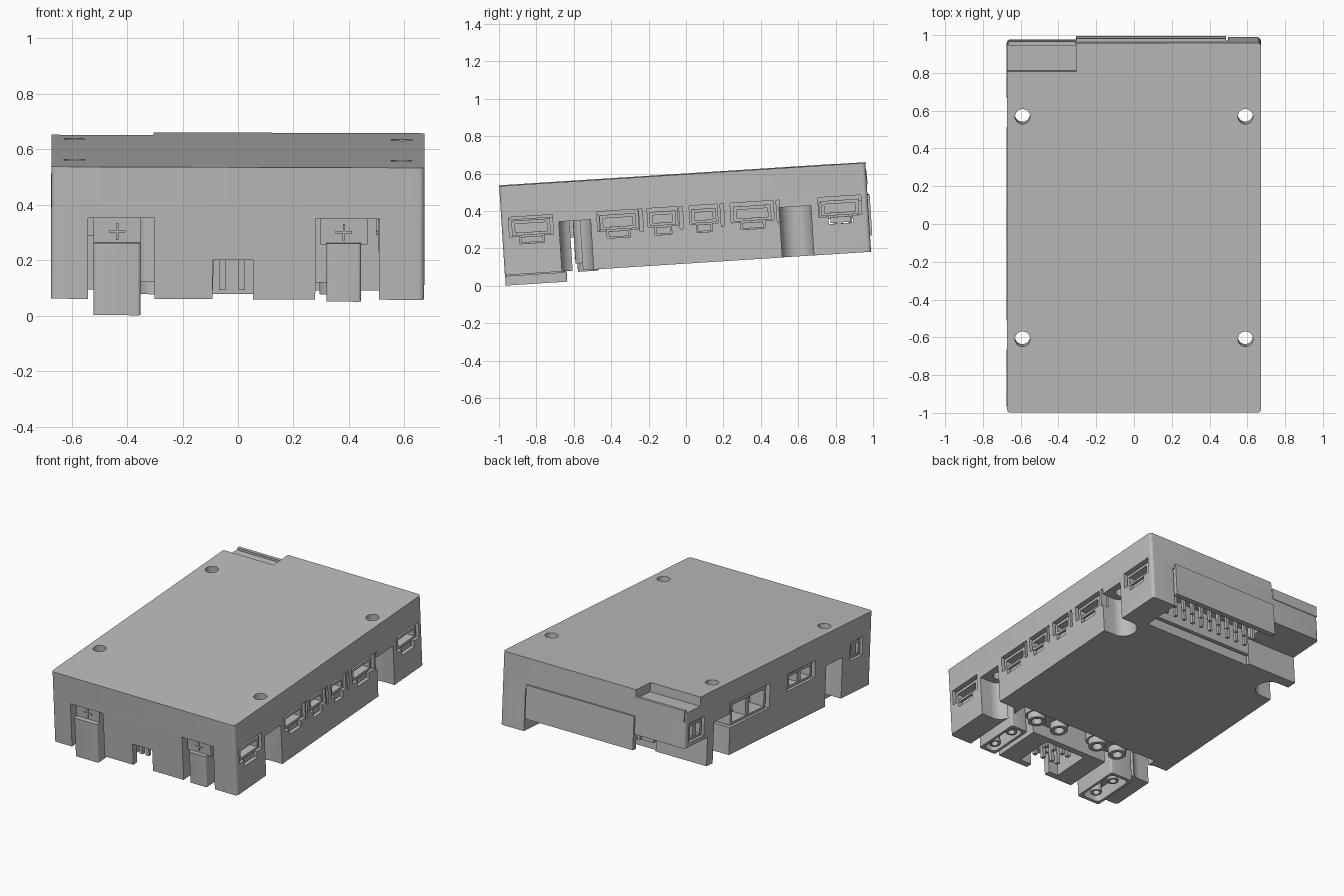
import bpy, bmesh, math
from mathutils import Matrix, Vector

if "Cube" in bpy.data.objects:
    bpy.data.objects.remove(bpy.data.objects["Cube"])

# One grey plastic for the whole model
grey = bpy.data.materials.new("plain_grey")
grey.use_nodes = True
COLOR = (0.5, 0.5, 0.5, 1)
grey.diffuse_color = COLOR
grey.node_tree.nodes["Principled BSDF"].inputs["Base Color"].default_value = COLOR

# The case is modelled level (top at z = 0), then tilted into its resting pose
POSE = (Matrix.Translation((0, -0.02, 0.5975))
        @ Matrix.Rotation(math.radians(3.65), 4, 'X')
        @ Matrix.Rotation(math.radians(0.18), 4, 'Y'))
W, L, H, SPLIT = 0.673, 0.981, 0.477, 0.13
parts = []


def add(name, bm):
    mesh = bpy.data.meshes.new(name)
    bm.to_mesh(mesh)
    bm.free()
    mesh.materials.append(grey)
    ob = bpy.data.objects.new(name, mesh)
    bpy.context.collection.objects.link(ob)
    return ob


def box(name, x, y, z, radius=0.0):
    """Box from (min, max) ranges, with optional rounded upright edges."""
    bm = bmesh.new()
    bmesh.ops.create_cube(bm, size=1)
    for v in bm.verts:
        v.co = Vector([r[0] if c < 0 else r[1] for c, r in zip(v.co, (x, y, z))])
    if radius:
        upright = [e for e in bm.edges if abs(e.verts[0].co.z - e.verts[1].co.z) > 1e-5]
        bmesh.ops.bevel(bm, geom=upright, offset=radius, segments=5,
                        profile=0.5, affect='EDGES')
    return add(name, bm)


def rod(name, x, y, z, r, sides=32):
    bm = bmesh.new()
    bmesh.ops.create_cone(bm, cap_ends=True, segments=sides, radius1=r, radius2=r,
                          depth=z[1] - z[0],
                          matrix=Matrix.Translation((x, y, (z[0] + z[1]) / 2)))
    return add(name, bm)


def carve(ob, cutters):
    """Subtract every cutter from the part and discard the cutters."""
    for c in cutters:
        c.hide_render = True
        m = ob.modifiers.new("cut", 'BOOLEAN')
        m.operation, m.solver, m.object = 'DIFFERENCE', 'EXACT', c
    bpy.context.view_layer.update()
    graph = bpy.context.evaluated_depsgraph_get()
    mesh = bpy.data.meshes.new_from_object(ob.evaluated_get(graph))
    ob.modifiers.clear()
    ob.data = mesh
    for c in cutters:
        bpy.data.objects.remove(c)
    return ob


def keep(ob):
    parts.append(ob)
    return ob


def cut(x, y, z, radius=0.0):
    return box("cutter", x, y, z, radius)


HOLES = [(x, y) for x in (-0.59, 0.59) for y in (-0.59, 0.59)]

# Top cover with screw holes and a stepped-down rear corner
cover = box("top_cover", (-W, W), (-L, L), (-SPLIT, 0), 0.02)
cuts = [rod("cutter", x, y, (-0.2, 0.1), 0.04) for x, y in HOLES]
cuts.append(cut((-0.8, -0.305), (0.83, 1.1), (-0.06, 0.1)))
keep(carve(cover, cuts))

# Lower case
case = box("lower_case", (-W, W), (-L, L), (-H, -SPLIT), 0.02)
cuts = []
for x, y in HOLES:
    s = math.copysign(1, x)
    cuts.append(rod("cutter", x, y, (-0.6, 0), 0.04))
    # rounded screw niche, open to the side
    cuts.append(rod("cutter", x, y, (-0.6, -0.21), 0.085))
    cuts.append(cut(sorted((x, s * 0.8)), (y - 0.085, y + 0.085), (-0.6, -0.21)))
# front connector bays
cuts += [cut((-0.54, -0.3), (-1.1, -0.46), (-0.6, -0.185)),
         cut((0.28, 0.51), (-1.1, -0.46), (-0.6, -0.185)),
         cut((-0.31, 0.29), (-0.65, -0.46), (-0.6, -0.3)),
         cut((-0.16, 0.14), (-0.94, -0.69), (-0.6, -0.3)),
         cut((-0.09, 0.055), (-1.1, -0.9), (-0.6, -0.335))]
# rear header bay and raised rear corner
cuts += [cut((-0.3, 0.5), (0.72, 1.1), (-0.6, -0.2)),
         cut((-0.8, -0.29), (0.74, 1.1), (-0.6, -0.29))]

# Side port windows: (side, centre, width, bottom)
PORTS = [(1, -0.825, 0.235, -0.275), (1, -0.36, 0.22, -0.275), (1, -0.12, 0.16, -0.27),
         (1, 0.1, 0.15, -0.27), (1, 0.36, 0.23, -0.275), (1, 0.83, 0.23, -0.275),
         (-1, 0.3, 0.42, -0.3), (-1, -0.24, 0.29, -0.25),
         (-1, -0.82, 0.13, -0.26), (-1, 0.86, 0.16, -0.265)]
for s, y, w, low in PORTS:
    side = sorted((s * 0.5, s * 0.8))
    cuts.append(cut(side, (y - w / 2, y + w / 2), (low, -0.17 if s > 0 else -0.14)))
    if s > 0:
        cuts.append(cut(side, (y - w * 0.28, y + w * 0.28), (-0.315, low + 0.01)))
# narrow relief slots between the ports
for y in (-0.235, -0.02, 0.2, 0.5):
    cuts.append(cut((0.63, 0.8), (y - 0.009, y + 0.009), (-0.29, -0.17)))
keep(carve(case, cuts))

# Hollow sockets seated in the windows
for i, (s, y, w, low) in enumerate(PORTS):
    top = -0.19 if s > 0 else -0.15
    a, b = y - w * 0.44, y + w * 0.44
    shell = box(f"port_socket_{i + 1}", sorted((s * 0.505, s * 0.66)), (a, b), (low + 0.005, top))
    hollow = [cut(sorted((s * 0.56, s * 0.8)), (a + 0.018, b - 0.018), (low + 0.02, top - 0.018))]
    keep(carve(shell, hollow))
    if s > 0:
        keep(box(f"port_latch_{i + 1}", (0.505, 0.655), (y - w * 0.24, y + w * 0.24),
                 (-0.31, low - 0.004)))
    else:
        keep(box(f"port_tongue_{i + 1}", (-0.655, -0.52), (y - 0.018, y + 0.018),
                 (low + 0.005, top - 0.01)))

# Power plugs hanging from the front bays
for name, x, y, low in (("tall", (-0.52, -0.35), (-0.98, -0.65), -0.536),
                        ("short", (0.32, 0.445), (-0.975, -0.66), -0.485)):
    mid = (x[0] + x[1]) / 2
    shell = box(f"{name}_power_plug", x, y, (low, -0.275), 0.012)
    hollow = [cut((x[0] + 0.018, x[1] - 0.018), (y[0] + 0.02, y[1] - 0.02),
                  (low - 0.1, low + 0.09), 0.03)]
    keep(carve(shell, hollow))
    keep(box(f"{name}_plug_base", (mid - 0.085, mid + 0.085), (-0.95, -0.62), (-0.28, -0.18)))
    for py in (-0.9, -0.74):
        pin = rod(f"{name}_plug_contact", mid, py, (low + 0.015, -0.27), 0.035)
        keep(carve(pin, [rod("cutter", mid, py, (low - 0.1, low + 0.07), 0.022)]))
    # raised polarity cross
    for dx, dz in ((0.03, 0.004), (0.004, 0.03)):
        keep(box(f"{name}_plug_cross", (mid - dx, mid + dx), (-0.956, -0.949),
                 (-0.235 - dz, -0.235 + dz)))

# Twin round sockets behind the front bays
for name, xs in (("left", (0.17, 0.35)), ("right", (-0.14, -0.3))):
    a, b = min(xs), max(xs)
    body = box(f"{name}_twin_socket", (a - 0.065, b + 0.065), (-0.6, -0.47), (-0.44, -0.17), 0.05)
    keep(body)
    for x in xs:
        ring = rod(f"{name}_socket_ring", x, -0.535, (-0.485, -0.43), 0.055)
        keep(carve(ring, [rod("cutter", x, -0.535, (-0.6, -0.445), 0.032)]))

# Pins of the small front header
for x in (-0.1, -0.055, 0.015, 0.08):
    for y in (-0.87, -0.77):
        keep(box("front_header_pin", (x - 0.012, x + 0.012), (y - 0.012, y + 0.012), (-0.45, -0.29)))

# Rear cover panel and the wide header behind it
keep(box("rear_panel", (-0.305, 0.488), (0.96, 0.993), (-0.39, -0.17)))
keep(box("rear_header_base", (-0.27, 0.46), (0.75, 0.93), (-0.25, -0.19)))
keep(box("rear_header_wall", (-0.29, 0.48), (0.73, 0.755), (-0.42, -0.19)))
for i in range(10):
    x = -0.22 + i * 0.07
    for y in (0.8, 0.88):
        keep(box("rear_header_pin", (x - 0.01, x + 0.01), (y - 0.01, y + 0.01), (-0.4, -0.24)))
# lip on the stepped rear corner
keep(box("rear_corner_lip", (-0.665, -0.31), (0.965, 0.985), (-0.12, -0.045)))

# Pose and shade every part
bpy.ops.object.select_all(action='DESELECT')
for ob in parts:
    ob.data.transform(POSE)
    ob.select_set(True)
bpy.context.view_layer.objects.active = parts[0]
bpy.ops.object.shade_smooth_by_angle(angle=math.radians(30))
